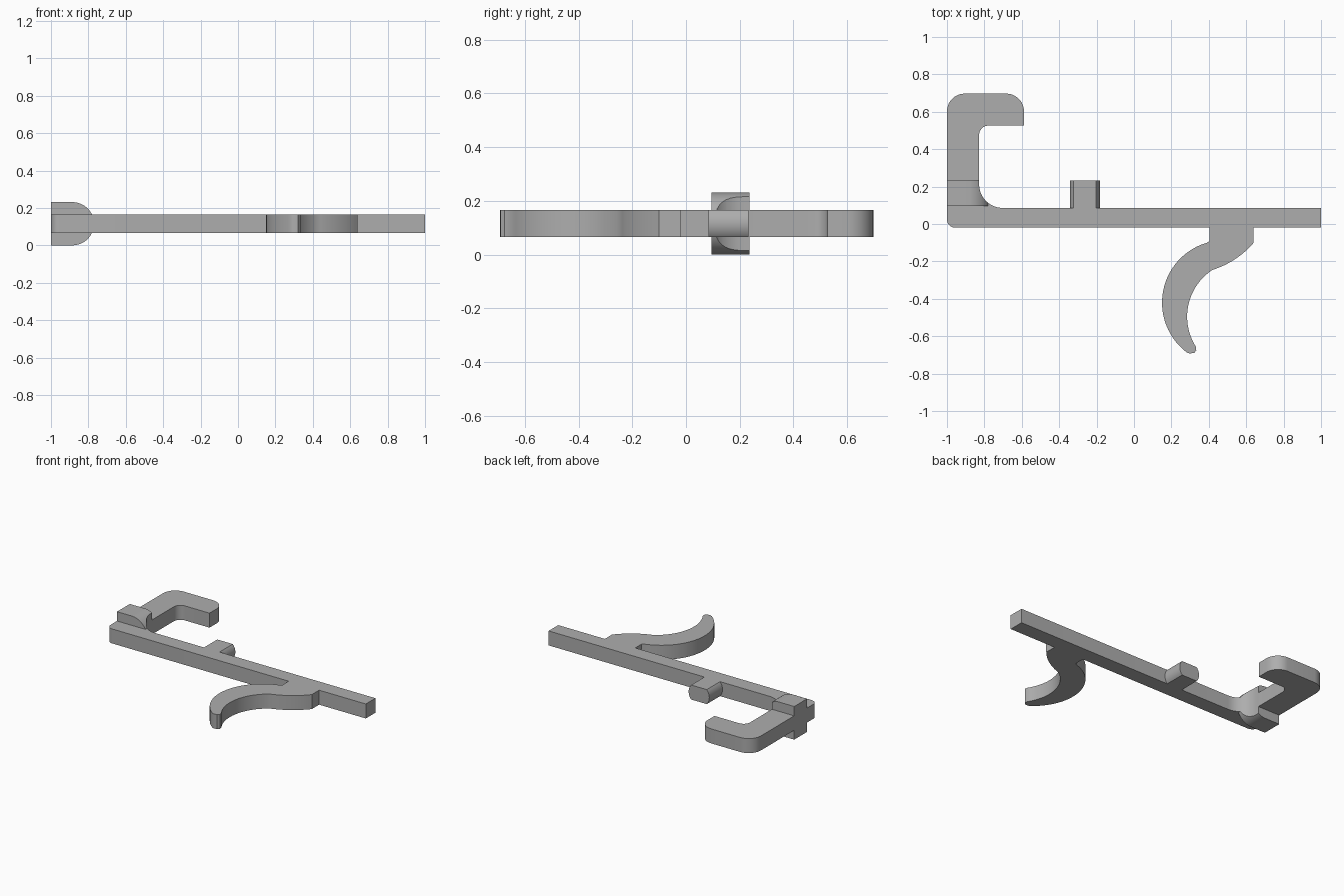
import bpy
import bmesh
import math
from mathutils import Vector

if "Cube" in bpy.data.objects:
    bpy.data.objects.remove(bpy.data.objects["Cube"])

# Plate thickness
LOW, HIGH = 0.065, 0.166
MID = (LOW + HIGH) / 2

grey = bpy.data.materials.new("plain grey")
grey.use_nodes = True
grey.diffuse_color = (0.42, 0.42, 0.42, 1)
grey.node_tree.nodes["Principled BSDF"].inputs["Base Color"].default_value = grey.diffuse_color


def arc(a, b, c, steps=16):
    """Points on the circular arc from a through b to c."""
    a, b, c = Vector(a), Vector(b), Vector(c)
    u, v = b - a, c - a
    d = 2 * (u.x * v.y - u.y * v.x)
    centre = a + Vector((v.y * u.length_squared - u.y * v.length_squared,
                         u.x * v.length_squared - v.x * u.length_squared)) / d
    angles = [math.atan2(p.y - centre.y, p.x - centre.x) for p in (a, c)]
    sweep = (angles[1] - angles[0]) % math.tau
    if d < 0:
        sweep -= math.tau
    r = (a - centre).length
    return [(centre.x + r * math.cos(angles[0] + sweep * i / steps),
             centre.y + r * math.sin(angles[0] + sweep * i / steps))
            for i in range(steps + 1)]


def rounded(corners):
    """Outline from (x, y, radius) right-angled corners."""
    pts = []
    for i, (x, y, r) in enumerate(corners):
        p = Vector((x, y))
        if r == 0:
            pts.append((x, y))
            continue
        to_prev = (Vector(corners[i - 1][:2]) - p).normalized()
        to_next = (Vector(corners[(i + 1) % len(corners)][:2]) - p).normalized()
        middle = p + (to_prev + to_next) * r * (1 - math.sqrt(0.5))
        pts += arc(p + to_prev * r, middle, p + to_next * r, 12)
    return pts


def prism(name, outline, start, end, along_y=False):
    """Extrude an outline along z, or an x-z outline along y."""
    bm = bmesh.new()

    def place(p, t):
        return (p[0], t, p[1]) if along_y else (p[0], p[1], t)

    face = bm.faces.new([bm.verts.new(place(p, start)) for p in outline])
    new = bmesh.ops.extrude_face_region(bm, geom=[face])["geom"]
    shift = (0, end - start, 0) if along_y else (0, 0, end - start)
    bmesh.ops.translate(bm, vec=shift,
                        verts=[g for g in new if isinstance(g, bmesh.types.BMVert)])
    bmesh.ops.recalc_face_normals(bm, faces=bm.faces)
    mesh = bpy.data.meshes.new(name)
    bm.to_mesh(mesh)
    bm.free()
    mesh.materials.append(grey)
    obj = bpy.data.objects.new(name, mesh)
    bpy.context.collection.objects.link(obj)
    return obj


def select(obj):
    bpy.ops.object.select_all(action='DESELECT')
    obj.select_set(True)
    bpy.context.view_layer.objects.active = obj


# Long bar that turns up into the hook
bar = prism("bar_and_hook", rounded([
    (-1, -0.02, 0.045), (1, -0.02, 0), (1, 0.086, 0), (-0.828, 0.086, 0.125),
    (-0.828, 0.526, 0.05), (-0.588, 0.526, 0), (-0.588, 0.697, 0.095),
    (-1, 0.697, 0.095)]), LOW, HIGH)

# Curved trigger below the bar
trigger = prism("trigger", [(0.405, -0.02), (0.405, -0.09)]
                + arc((0.39, -0.1), (0.15, -0.41), (0.28, -0.685), 28)
                + [(0.295, -0.692), (0.322, -0.69), (0.333, -0.675)]
                + arc((0.33, -0.655), (0.284, -0.5), (0.42, -0.245), 20)
                + arc((0.42, -0.245), (0.545, -0.185), (0.64, -0.1), 12)[1:]
                + [(0.64, -0.02)], LOW, HIGH)

# Peg with rounded sides and flat top and bottom
left, right, flat = -0.342, -0.183, 0.06
centre = (left + right) / 2
peg = prism("peg",
            arc((centre + flat, LOW), (right, MID), (centre + flat, HIGH))
            + arc((centre - flat, HIGH), (left, MID), (centre - flat, LOW)),
            0.086, 0.232, along_y=True)

# Thick lug at the hook root, trimmed to follow the inner fillet
lug = prism("hook_lug", [(-1, 0)] + arc((-0.885, 0), (-0.77, MID), (-0.885, 2 * MID), 32)
            + [(-1, 2 * MID)], 0.095, 0.236, along_y=True)
trim = prism("lug_trim", [(-1.1, 0.05), (-0.703, 0.05)]
             + arc((-0.703, 0.086), (-0.7914, 0.1226), (-0.828, 0.211), 12)
             + [(-0.828, 0.3), (-1.1, 0.3)], -0.1, 0.4)
trim.hide_render = True
cut = lug.modifiers.new("trim", 'BOOLEAN')
cut.operation = 'INTERSECT'
cut.solver = 'EXACT'
cut.object = trim
select(lug)
bpy.ops.object.modifier_apply(modifier=cut.name)
bpy.data.objects.remove(trim)

for part in (bar, trigger, peg, lug):
    select(part)
    bpy.ops.object.shade_smooth_by_angle(angle=math.radians(30))
